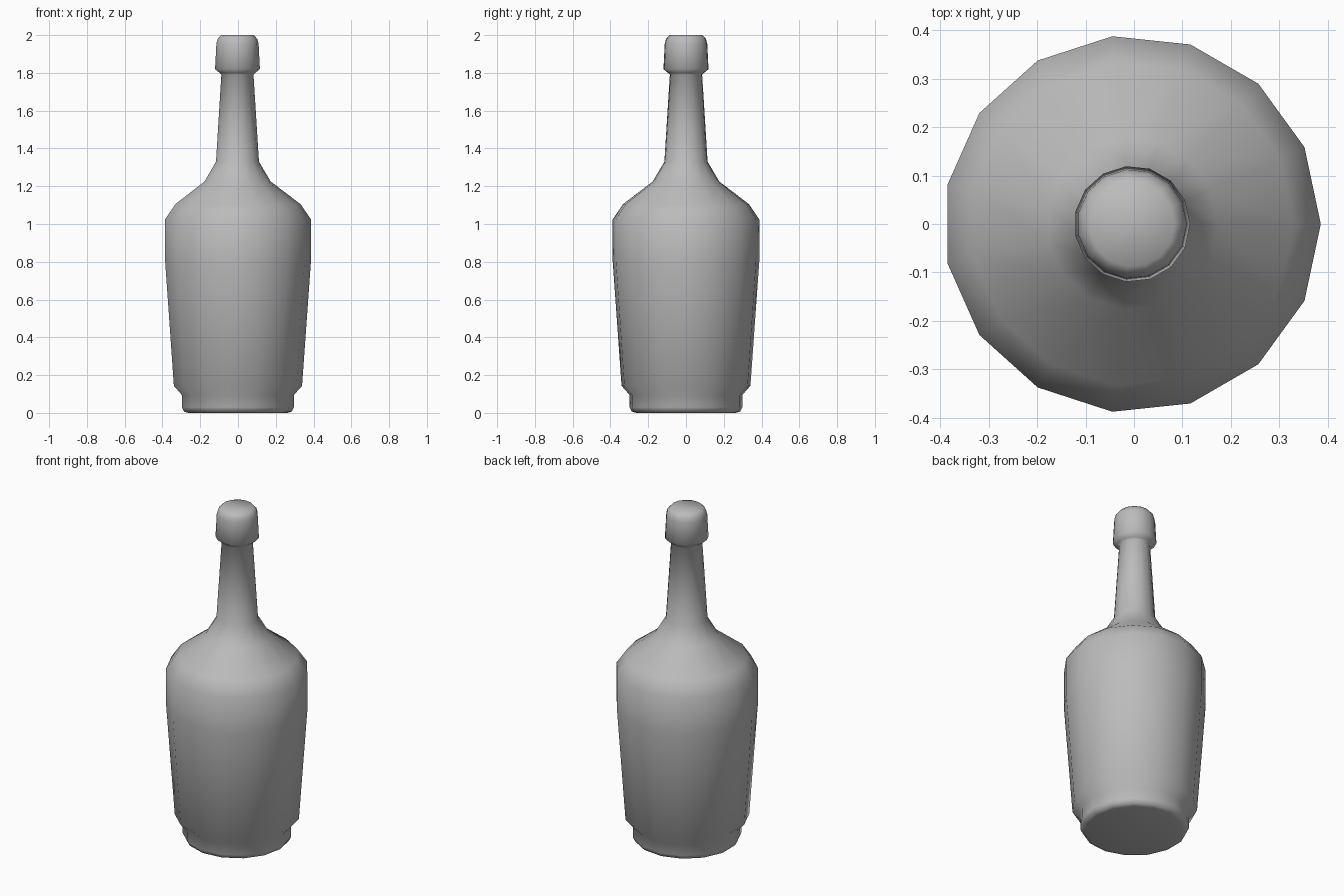
import bpy
import bmesh
from math import cos, sin, tau

SIDES = 15
CENTRE_X = -0.004

default = bpy.data.objects.get("Cube")
if default:
    bpy.data.objects.remove(default, do_unlink=True)


def make_material(name, colour):
    mat = bpy.data.materials.new(name)
    mat.use_nodes = True
    mat.diffuse_color = colour
    bsdf = mat.node_tree.nodes["Principled BSDF"]
    bsdf.inputs["Base Color"].default_value = colour
    bsdf.inputs["Roughness"].default_value = 0.6
    return mat


def lathe(name, profile, mat):
    """Turn a (radius, height) profile into a closed, smooth-shaded solid."""
    bm = bmesh.new()
    rings = [[bm.verts.new((r * cos(tau * i / SIDES), r * sin(tau * i / SIDES), z))
              for i in range(SIDES)] for r, z in profile]
    for low, high in zip(rings, rings[1:]):
        for i in range(SIDES):
            j = (i + 1) % SIDES
            bm.faces.new((low[i], low[j], high[j], high[i]))
    bm.faces.new(rings[0][::-1])
    bm.faces.new(rings[-1])
    for face in bm.faces:
        face.smooth = True
    mesh = bpy.data.meshes.new(name)
    bm.to_mesh(mesh)
    bm.free()
    mesh.materials.append(mat)
    obj = bpy.data.objects.new(name, mesh)
    obj.location.x = CENTRE_X
    bpy.context.collection.objects.link(obj)
    return obj


grey = make_material("plain grey", (0.5, 0.5, 0.5, 1))

# Bottle: foot, tapered body, sloping shoulder, neck and rounded lip
lathe("bottle", [
    (0.265, 0.0), (0.288, 0.007), (0.3, 0.03), (0.3, 0.095),
    (0.343, 0.143), (0.39, 0.8), (0.39, 1.025), (0.335, 1.105),
    (0.177, 1.225), (0.115, 1.33), (0.086, 1.79),
    (0.096, 1.8), (0.12, 1.82), (0.113, 1.955), (0.106, 1.98), (0.088, 2.0),
], grey)
